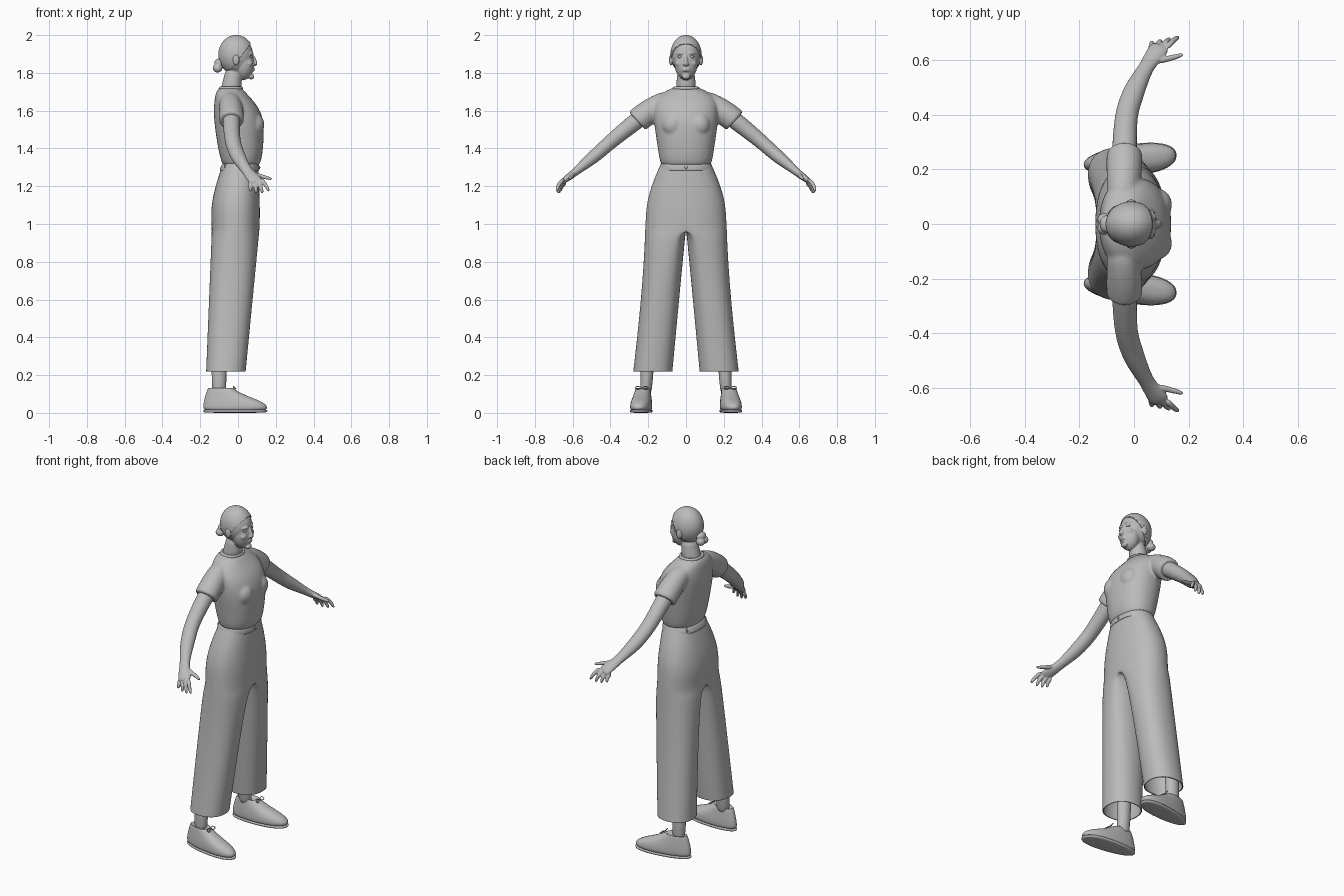
import bpy, bmesh
from math import sin, cos, pi, copysign
from mathutils import Vector, Matrix

cube = bpy.data.objects.get("Cube")
if cube:
    bpy.data.objects.remove(cube)

grey = bpy.data.materials.new("plain grey")
grey.use_nodes = True
colour = (.5, .5, .5, 1)
grey.diffuse_color = colour
grey.node_tree.nodes["Principled BSDF"].inputs["Base Color"].default_value = colour
SIDES = {"left": 1, "right": -1}


def power(value, exponent):
    return copysign(abs(value) ** exponent, value)


def ring(z, back, front, half, taper=0, shift=0, shear=0, count=32):
    """Horizontal rounded outline, optionally wider at the front and sheared sideways."""
    points = []
    for i in range(count):
        angle = 2 * pi * i / count
        c, s = power(cos(angle), .9), power(sin(angle), .9)
        x = (front + back) / 2 + (front - back) / 2 * c
        points.append(Vector((x, shift + shear * x + half * (1 + taper * c) * s, z)))
    return points


def loft(bm, rings, caps=True):
    rows = [[bm.verts.new(point) for point in outline] for outline in rings]
    count = len(rows[0])
    for lower, upper in zip(rows, rows[1:]):
        for i in range(count):
            j = (i + 1) % count
            bm.faces.new((lower[i], lower[j], upper[j], upper[i]))
    if caps:
        bm.faces.new(rows[0][::-1])
        bm.faces.new(rows[-1])


def tube(bm, path, side=1, count=16):
    """Tube through (x, y, z, radius[, second radius]); the first radius lies near x."""
    centres = [Vector((p[0], p[1] * side, p[2])) for p in path]
    last = len(path) - 1
    rings = []
    for i, (centre, point) in enumerate(zip(centres, path)):
        tangent = (centres[min(i + 1, last)] - centres[max(i - 1, 0)]).normalized()
        axis = Vector((1, 0, 0)) if abs(tangent.x) < .9 else Vector((0, 0, 1))
        across = (axis - tangent * axis.dot(tangent)).normalized()
        other = tangent.cross(across)
        angles = [2 * pi * k / count for k in range(count)]
        rings.append([centre + across * point[3] * cos(a) + other * point[-1] * sin(a) for a in angles])
    loft(bm, rings)


def ball(bm, centre, size):
    matrix = Matrix.Translation(centre) @ Matrix.Diagonal((*size, 1))
    bmesh.ops.create_uvsphere(bm, u_segments=24, v_segments=16, radius=1, matrix=matrix)


def finish(bm, name, subsurf=0, voxel=0, smooth=2, mirror=False, shell=0):
    bmesh.ops.recalc_face_normals(bm, faces=bm.faces)
    mesh = bpy.data.meshes.new(name)
    bm.to_mesh(mesh)
    bm.free()
    mesh.materials.append(grey)
    for face in mesh.polygons:
        face.use_smooth = True
    part = bpy.data.objects.new(name, mesh)
    bpy.context.collection.objects.link(part)
    if mirror:
        modifier = part.modifiers.new("mirror", 'MIRROR')
        modifier.use_axis = (False, True, False)
    if subsurf:
        modifier = part.modifiers.new("subdivide", 'SUBSURF')
        modifier.levels = modifier.render_levels = subsurf
    if shell:
        modifier = part.modifiers.new("thickness", 'SOLIDIFY')
        modifier.thickness = shell
        modifier.offset = -1
    if voxel:
        modifier = part.modifiers.new("blend", 'REMESH')
        modifier.mode = 'VOXEL'
        modifier.voxel_size = voxel
        modifier.use_smooth_shade = True
        modifier = part.modifiers.new("soften", 'SMOOTH')
        modifier.iterations = smooth


# Head and neck: cranium, jaw, chin and features blended into one skin
bm = bmesh.new()
ball(bm, (-.01, 0, 1.895), (.091, .078, .1))
ball(bm, (.03, 0, 1.85), (.057, .062, .088))
ball(bm, (.07, 0, 1.78), (.016, .022, .015))
tube(bm, [(-.045, 0, 1.68, .06), (-.03, 0, 1.74, .052), (-.02, 0, 1.84, .045)])
tube(bm, [(.075, 0, 1.9, .007), (.09, 0, 1.865, .009), (.096, 0, 1.848, .013), (.08, 0, 1.838, .009)])
for z in (1.812, 1.821):
    ball(bm, (.08, 0, z), (.009, .021, .005))
for side in SIDES.values():
    ball(bm, (.09, .01 * side, 1.846), (.008, .007, .006))
    ball(bm, (.06, .036 * side, 1.85), (.018, .02, .018))
    ball(bm, (-.01, .08 * side, 1.868), (.018, .01, .029))
    tube(bm, [(.08, .015, 1.902, .006), (.075, .032, 1.906, .006), (.06, .05, 1.9, .005)], side)
finish(bm, "head_and_neck", 1, .004)

for name, side in SIDES.items():
    bm = bmesh.new()
    ball(bm, (.067, .031 * side, 1.885), (.011, .013, .007))
    finish(bm, name + "_eye")

# Pulled-back hair cut along the hairline and nape
bm = bmesh.new()
ball(bm, (-.01, 0, 1.896), (.096, .084, .105))
for point, normal in (((0, 0, 1.865), (.8, 0, -.6)), ((-.05, 0, 1.815), (.3, 0, -1))):
    bmesh.ops.bisect_plane(bm, geom=bm.verts[:] + bm.edges[:] + bm.faces[:],
                           plane_co=point, plane_no=normal, clear_outer=True)
finish(bm, "hair", 1, shell=.009)

bm = bmesh.new()
ball(bm, (-.1, 0, 1.852), (.026, .032, .024))
for side in SIDES.values():
    ball(bm, (-.108, .016 * side, 1.825), (.026, .024, .023))
finish(bm, "hair_bun", voxel=.004)

# Shirt: torso, bust and both sleeves blended together
bm = bmesh.new()
torso = [(1.29, -.07, .1, .12), (1.33, -.09, .125, .14), (1.42, -.11, .135, .152), (1.53, -.125, .14, .17),
         (1.6, -.13, .12, .173), (1.65, -.125, .085, .168), (1.69, -.12, .045, .135), (1.73, -.1, .015, .06)]
loft(bm, [ring(*outline) for outline in torso])
for side in SIDES.values():
    ball(bm, (.085, .07 * side, 1.525), (.055, .06, .065))
    tube(bm, [(-.045, .07, 1.655, .055), (-.04, .13, 1.64, .06), (-.035, .21, 1.585, .068),
              (-.035, .252, 1.551, .067), (-.035, .258, 1.546, .066), (-.035, .259, 1.545, .055)], side)
finish(bm, "shirt", 2, .007, 6)

# Rib around the neckline
bm = bmesh.new()
rib = [(1.705, -.11, .035, .085), (1.725, -.1, .025, .07), (1.73, -.09, .02, .06), (1.71, -.08, .01, .05)]
loft(bm, [ring(*outline) for outline in rib])
finish(bm, "collar", 1)

# Bare arms with hands; four fingers fan out evenly, the thumb stands apart
first_knuckle, last_knuckle = Vector((.12, .645, 1.24)), Vector((.06, .635, 1.22))
first_tip, last_tip = Vector((.165, .685, 1.17)), Vector((.065, .665, 1.17))
curl = Vector((.004, .012, .004))
for name, side in SIDES.items():
    bm = bmesh.new()
    tube(bm, [(-.035, .19, 1.6, .048), (-.035, .29, 1.525, .046), (-.03, .4, 1.435, .042, .039),
              (-.01, .46, 1.38, .042, .037), (.01, .51, 1.338, .038, .034), (.045, .575, 1.285, .027, .022),
              (.065, .605, 1.26, .033, .02), (.09, .64, 1.235, .039, .017), (.1, .655, 1.22, .032, .01)], side)
    for i in range(4):
        knuckle, tip = first_knuckle.lerp(last_knuckle, i / 3), first_tip.lerp(last_tip, i / 3)
        if i in (1, 2):
            tip.z -= .01
        joint = knuckle.lerp(tip, .5) + curl
        tube(bm, [(*knuckle, .012), (*joint, .0105), (*tip, .008)], side)
    tube(bm, [(.075, .595, 1.268, .013), (.13, .606, 1.25, .011), (.184, .622, 1.237, .008)], side)
    finish(bm, name + "_arm", 2, .004)

# Wide trousers: one half with a real crotch, then mirrored
OUTER, INNER = 12, 7


def trouser_ring(z, back, front, outer, inner=0, middle=0, closed=False):
    points = []
    for i in range(OUTER + 1):
        angle = pi * i / OUTER
        points.append((angle, middle + (outer - middle) * abs(sin(angle)) ** .85))
    if closed:
        for i in range(1, INNER + 1):
            angle = pi + pi * i / (INNER + 1)
            points.append((angle, middle - (middle - inner) * abs(sin(angle)) ** .85))
    centre, depth = (front + back) / 2, (front - back) / 2
    return [(centre + depth * power(cos(angle), .9), y, z) for angle, y in points]


bm = bmesh.new()
rows = []
for i in range(6):
    swell = sin(i / 5 * pi / 2)
    rows.append(trouser_ring(1.32 - .28 * i / 5, -.08 - .064 * swell, .107 + .01 * swell, .134 + .08 * swell))
for t in (0, .05, .13, .3, .5, .75, .98, 1):
    rows.append(trouser_ring(.97 - .75 * t, -.14 - .03 * t, .115 - .073 * t, .218 + .062 * t ** 1.5,
                             .07 * t, .175 * t ** .4, True))
rows = [[bm.verts.new(point) for point in outline] for outline in rows]
for upper, lower in zip(rows, rows[1:]):
    count = len(upper)
    for i in range(count if count > OUTER + 1 else OUTER):
        j = (i + 1) % count
        bm.faces.new((upper[i], lower[i], lower[j], upper[j]))
finish(bm, "trousers", 2, mirror=True, shell=.006)

# Waistband, button and belt loops
bm = bmesh.new()
loft(bm, [ring(1.283, -.095, .112, .141), ring(1.29, -.097, .114, .143),
          ring(1.315, -.086, .112, .138), ring(1.32, -.08, .108, .133)], caps=False)
finish(bm, "waistband", 1, shell=.004)
bm = bmesh.new()
ball(bm, (.114, 0, 1.3), (.004, .008, .008))
finish(bm, "waist_button")
bm = bmesh.new()
for side in SIDES.values():
    for x in (.085, -.07):
        tube(bm, [(x, .09, 1.275, .005), (x, .09, 1.3, .005), (x * .95, .09, 1.325, .005)], side)
finish(bm, "belt_loops", 1)

# Ankles, shoes, soles and laces, with the toes turned slightly outwards
shoe = [(.008, -.18, .148, .051), (.025, -.185, .157, .055), (.045, -.184, .15, .055),
        (.065, -.18, .115, .052), (.085, -.175, .06, .047), (.11, -.168, .005, .041),
        (.13, -.16, -.028, .037), (.136, -.155, -.035, .033), (.115, -.15, -.045, .03)]
sole = [(0, -.18, .148, .052), (.004, -.184, .155, .056), (.014, -.186, .158, .058), (.018, -.183, .154, .055)]
for name, side in SIDES.items():
    bm = bmesh.new()
    tube(bm, [(-.1, .215, .09, .04, .033), (-.1, .208, .16, .037, .031), (-.1, .2, .4, .05, .045)], side)
    finish(bm, name + "_ankle", 1)
    for part, outlines in (("_shoe", shoe), ("_sole", sole)):
        bm = bmesh.new()
        loft(bm, [ring(*outline, taper=.15, shift=.236 * side, shear=.1 * side) for outline in outlines])
        finish(bm, name + part, 1)
    bm = bmesh.new()
    thread = .003
    for x, z in ((-.02, .13), (0, .115), (.02, .102)):
        ends = [(x - .015, .234 + offset, z - .008, thread) for offset in (-.026, .026)]
        tube(bm, [ends[0], (x, .234, z + .002, thread), ends[1]], side)
    knot = (-.02, .234, .132, thread)
    for way in (1, -1):
        tube(bm, [knot, (-.03, .234 + .025 * way, .146, thread), (-.01, .234 + .04 * way, .128, thread),
                  (-.012, .234 + .02 * way, .124, thread), knot], side)
    finish(bm, name + "_laces", 1)
